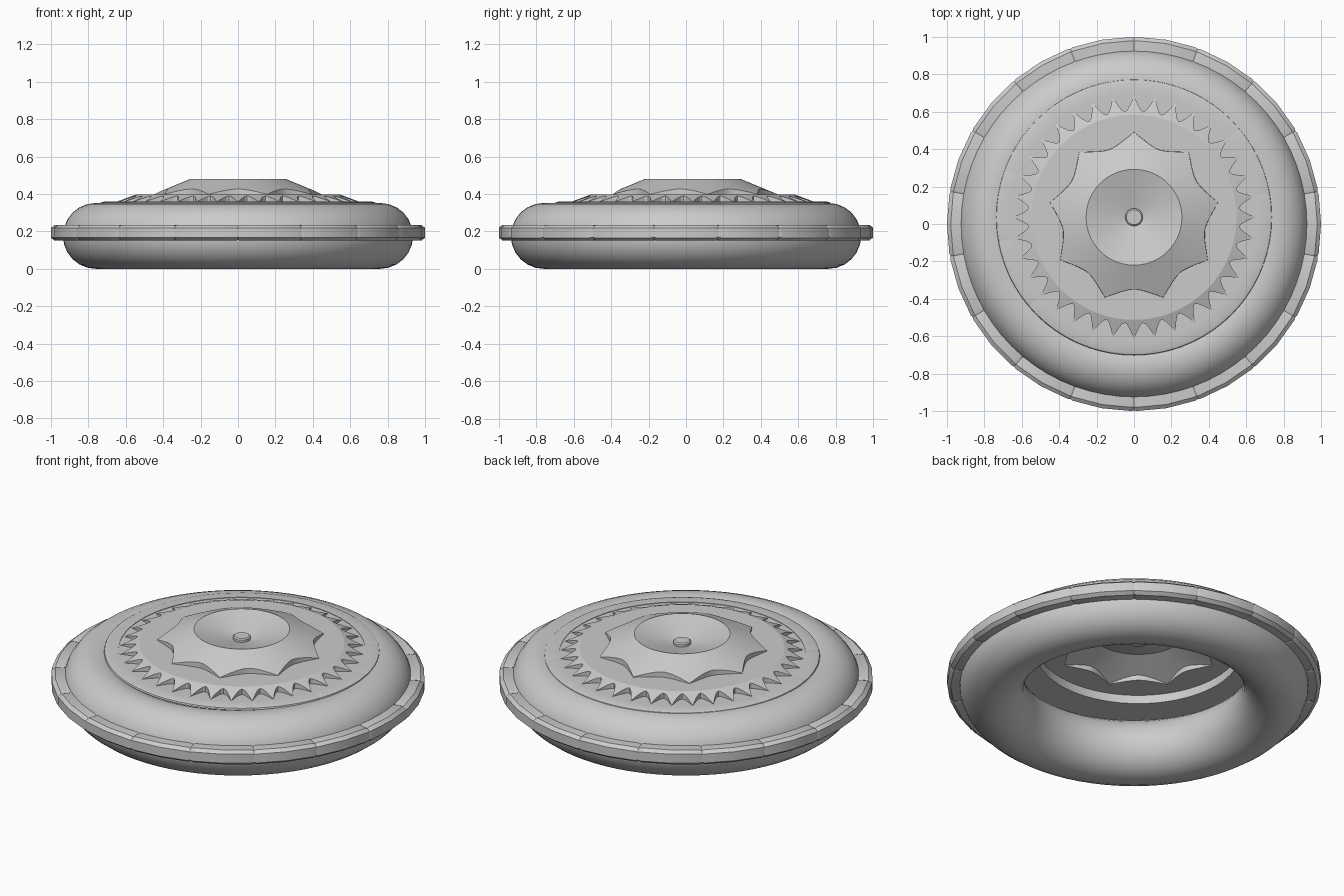
import bpy, bmesh, math

if "Cube" in bpy.data.objects:
    bpy.data.objects.remove(bpy.data.objects["Cube"])

OFF = 0.036          # the top cover sits slightly behind the centre


def finish(bm, name, y=0.0, angle=30, recalc=True):
    if recalc:
        bmesh.ops.recalc_face_normals(bm, faces=bm.faces)
    me = bpy.data.meshes.new(name)
    bm.to_mesh(me)
    bm.free()
    ob = bpy.data.objects.new(name, me)
    bpy.context.collection.objects.link(ob)
    ob.location.y = y
    bpy.ops.object.select_all(action='DESELECT')
    ob.select_set(True)
    bpy.context.view_layer.objects.active = ob
    bpy.ops.object.shade_smooth_by_angle(angle=math.radians(angle))
    return ob


def loft(bm, rings, closed=False):
    """Skin a list of rings, each a closed loop of points."""
    loops = [[bm.verts.new(p) for p in r] for r in rings]
    pairs = list(zip(loops, loops[1:])) + ([(loops[-1], loops[0])] if closed else [])
    n = len(loops[0])
    for a, b in pairs:
        for i in range(n):
            j = (i + 1) % n
            bm.faces.new((a[i], a[j], b[j], b[i]))
    return loops


def ring(r, z, n):
    """r and z are numbers or functions of angle; angle 0 points to +y."""
    pts = []
    for i in range(n):
        t = 2 * math.pi * i / n
        rr = r(t) if callable(r) else r
        zz = z(t) if callable(z) else z
        pts.append((-rr * math.sin(t), rr * math.cos(t), zz))
    return pts


def scallop(count, tip, valley, power):
    """Star outline with sharp tips joined by hollow arcs."""
    def f(t):
        u = (t * count / (2 * math.pi)) % 1.0
        return valley + (tip - valley) * abs(2 * u - 1) ** power
    return f


def segmented_ring(name, profile, count, start, y=0.0, steps=2, taper=0.88, lip=0.8):
    """Ring made of separate arc pieces with pinched ends."""
    bm = bmesh.new()
    cr = sum(p[0] for p in profile) / len(profile)
    cz = sum(p[1] for p in profile) / len(profile)
    span = 360 / count
    for k in range(count):
        a0 = start + k * span
        cuts = [(0, taper), (lip, 1)]
        cuts += [(span * s / steps, 1) for s in range(1, steps)]
        cuts += [(span - lip, 1), (span, taper)]
        rings = []
        for d, s in cuts:
            a = math.radians(a0 + d)
            rings.append([((cr + (r - cr) * s) * math.cos(a),
                           (cr + (r - cr) * s) * math.sin(a),
                           cz + (z - cz) * s) for r, z in profile])
        loops = loft(bm, rings)
        bm.faces.new(loops[0])
        bm.faces.new(loops[-1])
    return finish(bm, name, y)


# inflated tube
bm = bmesh.new()
M = 24
loft(bm, [ring(0.76 + 0.176 * math.cos(2 * math.pi * k / M),
               0.176 + 0.176 * math.sin(2 * math.pi * k / M), 72) for k in range(M)], closed=True)
finish(bm, "tube", angle=60)

# outer bumper strip in 18 pieces
segmented_ring("bumper_strip",
               [(0.92, 0.15), (0.98, 0.15), (1.0, 0.166), (1.0, 0.219), (0.98, 0.235), (0.92, 0.235)],
               18, 10)

# trim around the cover
segmented_ring("cover_trim",
               [(0.66, 0.345), (0.738, 0.345), (0.735, 0.354), (0.715, 0.36), (0.66, 0.36)],
               12, 10, y=OFF, steps=6, taper=0.93, lip=0.5)

# flat flange with the inner wall below the disc
bm = bmesh.new()
loft(bm, [ring(r, z, 72) for r, z in
          [(0.70, 0.345), (0.70, 0.357), (0.548, 0.357), (0.548, 0.345)]], closed=True)
finish(bm, "cover_flange", OFF)
bm = bmesh.new()
loft(bm, [ring(0.546, z, 72) for z in (0.347, 0.394)])
finish(bm, "disc_wall", OFF)

# raised cover: toothed skirt, disc, nine pointed canopy and sunken bowl
N = 288
teeth = scallop(36, 0.652, 0.566, 1.7)
star = scallop(9, 0.455, 0.385, 1.8)
DISC = 0.396
bm = bmesh.new()
loft(bm, [
    ring(teeth, 0.356, N),
    ring(teeth, lambda t: DISC - (teeth(t) - 0.548) * 0.37, N),
    ring(0.548, DISC, N),
    ring(lambda t: star(t) + 0.001, DISC, N),
    ring(star, lambda t: DISC + 0.002 + (0.455 - star(t)) * 0.41, N),
    ring(0.256, 0.48, N),
    ring(0.15, 0.45, N),
    ring(0.03, 0.418, N),
])
finish(bm, "cover_top", OFF, 20)

# centre knob
bm = bmesh.new()
loops = loft(bm, [ring(r, z, 32) for r, z in
                  [(0.047, 0.405), (0.047, 0.436), (0.04, 0.442)]])
bm.faces.new(loops[0])
bm.faces.new(loops[-1])
finish(bm, "centre_knob", OFF)
